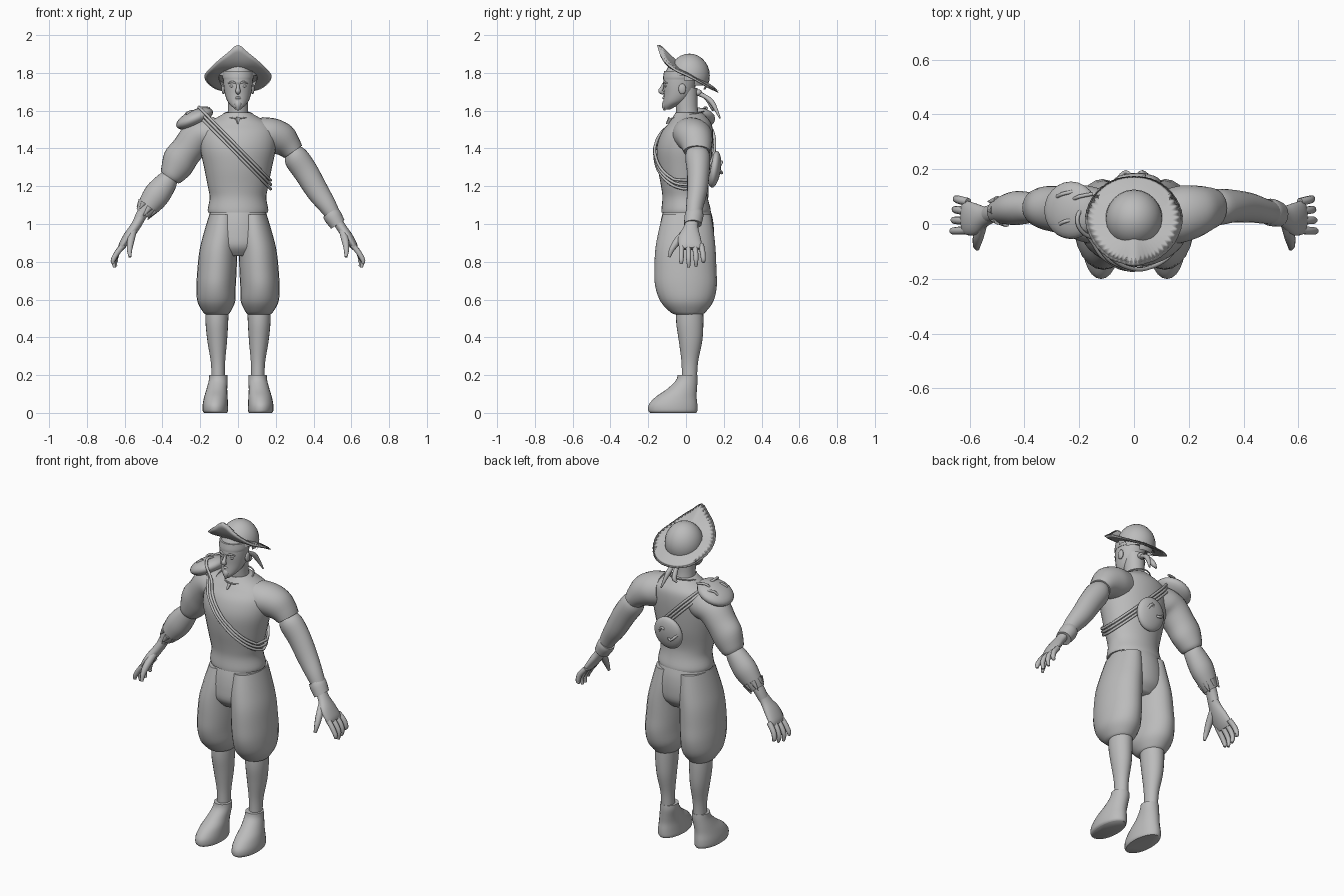
import bpy, bmesh, math
from mathutils import Vector, Matrix

cube = bpy.data.objects.get("Cube")
if cube:
    bpy.data.objects.remove(cube, do_unlink=True)

grey = bpy.data.materials.new("plain grey")
grey.use_nodes = True
grey.diffuse_color = (0.5, 0.5, 0.5, 1)
grey.node_tree.nodes["Principled BSDF"].inputs["Base Color"].default_value = (0.5, 0.5, 0.5, 1)


def finish(name, bm, angle=50):
    bmesh.ops.recalc_face_normals(bm, faces=bm.faces)
    mesh = bpy.data.meshes.new(name)
    bm.to_mesh(mesh)
    bm.free()
    mesh.materials.append(grey)
    ob = bpy.data.objects.new(name, mesh)
    bpy.context.collection.objects.link(ob)
    bpy.ops.object.select_all(action='DESELECT')
    ob.select_set(True)
    bpy.context.view_layer.objects.active = ob
    bpy.ops.object.shade_smooth_by_angle(angle=math.radians(angle))
    return ob


def spline(points, steps=4, closed=False):
    """Smooth curve through points of any dimension."""
    n, out = len(points), []
    pick = (lambda i: points[i % n]) if closed else (lambda i: points[min(max(i, 0), n - 1)])
    for i in range(n if closed else n - 1):
        a, b, c, d = (pick(i + k) for k in (-1, 0, 1, 2))
        for s in range(steps):
            t = s / steps
            out.append([q + t / 2 * (r - p + t * (2*p - 5*q + 4*r - w + t * (3*(q - r) + w - p)))
                        for p, q, r, w in zip(a, b, c, d)])
    return out if closed else out + [list(points[-1])]


def skin(bm, rings, cap=True):
    """Bridge rings of points with quads."""
    rows = [[bm.verts.new(p) for p in ring] for ring in rings]
    n = len(rows[0])
    for a, b in zip(rows, rows[1:]):
        for i in range(n):
            j = (i + 1) % n
            bm.faces.new((a[i], a[j], b[j], b[i]))
    if cap:
        bm.faces.new(rows[0])
        bm.faces.new(rows[-1])


def loft(name, rings, side=1, n=24):
    """Ellipse rings (x, y, z, width radius, depth radius, tilt in degrees)."""
    rows = []
    for x, y, z, rx, ry, tilt in spline([tuple(r) + (0,) * (6 - len(r)) for r in rings]):
        t = math.radians(tilt)
        row = []
        for k in range(n):
            a = math.tau * k / n
            u = rx * math.cos(a)
            row.append((side * (x + u * math.cos(t)), y + ry * math.sin(a), z + u * math.sin(t)))
        rows.append(row)
    bm = bmesh.new()
    skin(bm, rows)
    return finish(name, bm)


def tube(name, points, radii, side=1, closed=False, n=8):
    """Round cord or finger along a smooth path."""
    path = spline([tuple(p) + (r,) for p, r in zip(points, radii)], 4, closed)
    pts = [Vector((side * p[0], p[1], p[2])) for p in path]
    m, rows = len(pts), []
    for i, p in enumerate(pts):
        before = pts[(i - 1) % m] if closed else pts[max(i - 1, 0)]
        after = pts[(i + 1) % m] if closed else pts[min(i + 1, m - 1)]
        d = (after - before).normalized()
        u = d.cross(Vector((0.3, 0.9, 0.2))).normalized()
        v = d.cross(u)
        rows.append([p + path[i][3] * (u * math.cos(math.tau * k / n) + v * math.sin(math.tau * k / n))
                     for k in range(n)])
    if closed:
        rows.append(rows[0])
    bm = bmesh.new()
    skin(bm, rows, not closed)
    bmesh.ops.remove_doubles(bm, verts=bm.verts, dist=1e-5)
    return finish(name, bm)


def ball(name, centre, size, rot=0, axis='Y', keep=None):
    bm = bmesh.new()
    bmesh.ops.create_uvsphere(bm, u_segments=24, v_segments=14, radius=1)
    m = Matrix.Translation(centre) @ Matrix.Rotation(math.radians(rot), 4, axis)
    bm.transform(m @ Matrix.Diagonal(Vector(size).to_4d()))
    if keep:
        bmesh.ops.delete(bm, geom=[v for v in bm.verts if not keep(v.co)], context='VERTS')
    return finish(name, bm)


# Shirt body, neck and head
TORSO = [(0, 0, 1.06, .158, .13), (0, 0, 1.08, .16, .13), (0, -.005, 1.14, .15, .12),
         (0, -.01, 1.2, .16, .122), (0, -.01, 1.3, .18, .14), (0, -.008, 1.4, .2, .148),
         (0, .005, 1.48, .2, .138), (0, .02, 1.53, .175, .115), (0, .02, 1.565, .11, .09),
         (0, .015, 1.59, .065, .07)]
loft("shirt_body", TORSO, n=32)
loft("neck", [(0, .02, 1.54, .062, .065), (0, .005, 1.6, .054, .058), (0, 0, 1.72, .056, .06)])
loft("head", [(0, -.1, 1.605, .012, .014), (0, -.085, 1.625, .035, .036), (0, -.058, 1.65, .056, .062),
              (0, -.04, 1.69, .07, .078), (0, -.034, 1.74, .077, .086), (0, -.03, 1.79, .077, .084),
              (0, -.02, 1.84, .06, .07)])
loft("head_scarf", [(0, -.032, 1.765, .08, .089), (0, -.03, 1.78, .083, .091), (0, -.03, 1.81, .08, .086)])

# Face details
tube("nose", [(0, -.118, 1.745), (0, -.128, 1.72), (0, -.134, 1.703), (0, -.118, 1.692)], (.006, .01, .014, .008))
tube("mouth", [(-.024, -.106, 1.664), (0, -.119, 1.668), (.024, -.106, 1.664)], (.003, .007, .003))
tube("beard", [(0, -.1, 1.645), (0, -.112, 1.628), (0, -.115, 1.6)], (.022, .018, .004))
for s, word in ((1, "left"), (-1, "right")):
    ball(word + "_eye", (s * .031, -.107, 1.73), (.014, .008, .007))
    tube(word + "_brow", [(.012, -.118, 1.745), (.03, -.114, 1.752), (.052, -.1, 1.745)], (.004, .006, .003), s)
    ball(word + "_ear", (s * .077, -.02, 1.715), (.01, .02, .028))
    tube(word + "_scarf_tail", [(0, .04, 1.7), (s * .012, .1, 1.675), (s * .02, .14, 1.63 + s * .01),
                                (s * .04, .16 + s * .02, 1.58 - s * .02)], (.014, .012, .014, .004))
ball("scarf_knot", (0, .065, 1.695), (.025, .02, .018))

# Wide hat with a raised front peak
half = [(0, -.17, 2.0), (.06, -.157, 1.945), (.11, -.138, 1.9), (.17, -.08, 1.84), (.205, .005, 1.8),
        (.192, .08, 1.755), (.14, .15, 1.712), (.07, .187, 1.695), (0, .195, 1.69)]
outline = half + [(-x, y, z) for x, y, z in half[-2:0:-1]]
rim = [Vector(p) for p in spline(outline, 3, True)]
inner = []
for k in range(len(rim)):
    a = math.tau * k / len(rim)
    y = .015 - .115 * math.cos(a)
    inner.append(Vector((.105 * math.sin(a), y, 1.785 - .42 * (y - .015))))
middle = [p.lerp(q, .55) - Vector((0, 0, .012)) for p, q in zip(inner, rim)]
centre = sum(inner, Vector()) / len(inner)
bm = bmesh.new()
skin(bm, [[centre.lerp(p, .3) for p in inner], inner, middle, rim])
brim = finish("hat_brim", bm, 70)
solid = brim.modifiers.new("thickness", 'SOLIDIFY')
solid.thickness, solid.offset = .014, 0
sub = brim.modifiers.new("smooth", 'SUBSURF')
sub.levels = sub.render_levels = 1
ball("hat_crown", (0, .018, 1.785), (.104, .108, .117), keep=lambda p: p.z > 1.745 - .42 * p.y)

# Breeches, calves and shoes
loft("breeches_hips", [(0, 0, .83, .11, .1), (0, 0, .88, .165, .14), (0, .003, .95, .17, .145),
                       (0, .005, 1.02, .157, .138), (0, .005, 1.075, .147, .124)], n=32)
for s, word in ((1, "left"), (-1, "right")):
    loft(word + "_breeches_leg", [(.112, .015, .52, .058, .07), (.113, .01, .535, .073, .095),
         (.115, .005, .59, .1, .14), (.116, 0, .67, .104, .163), (.111, -.003, .76, .104, .164),
         (.104, -.003, .86, .1, .16), (.09, 0, .95, .092, .148), (.078, .005, 1.05, .074, .128)], s)
    loft(word + "_calf", [(.11, .02, .58, .062, .07), (.112, .02, .48, .06, .072), (.11, .024, .38, .052, .062),
                          (.106, .02, .27, .038, .044), (.105, .018, .18, .035, .04)], s)
    loft(word + "_shoe", [(.118, -.068, 0, .06, .122), (.12, -.07, .012, .067, .13), (.12, -.068, .045, .067, .128),
                          (.117, -.052, .085, .062, .108), (.112, -.022, .125, .055, .08),
                          (.105, .003, .17, .05, .058), (.104, .008, .2, .048, .052)], s)

# Arms: short sleeve on the left, torn puffed sleeve on the right
shoulder = [(.11, .025, 1.475, .092, .1, 80), (.17, .035, 1.468, .096, .105, 65), (.225, .045, 1.445, .092, .095, 50)]
loft("left_upper_sleeve", shoulder + [(.268, .055, 1.41, .07, .08, 38), (.292, .058, 1.382, .057, .07, 35)])
loft("left_lower_sleeve", [(.285, .06, 1.39, .045, .055, 35), (.308, .062, 1.35, .066, .066, 35),
     (.36, .065, 1.275, .066, .06, 36), (.42, .06, 1.175, .06, .054, 36), (.475, .047, 1.095, .048, .046, 35),
     (.515, .04, 1.03, .036, .038, 33)])
loft("left_cuff", [(.488, .044, 1.062, .044, .046, 33), (.502, .042, 1.04, .048, .05, 33),
                   (.528, .036, .998, .042, .046, 33)])
loft("right_upper_sleeve", shoulder + [(.275, .053, 1.385, .086, .086, 42), (.318, .058, 1.325, .09, .08, 40),
     (.35, .06, 1.265, .068, .068, 36), (.362, .06, 1.245, .055, .058, 34)], -1)
loft("right_lower_sleeve", [(.352, .06, 1.26, .04, .05, 34), (.378, .06, 1.222, .058, .056, 38),
     (.43, .058, 1.155, .07, .062, 40), (.475, .052, 1.095, .058, .052, 40), (.505, .045, 1.055, .04, .042, 38)], -1)
loft("right_forearm", [(.46, .05, 1.12, .036, .04, 36), (.51, .042, 1.05, .03, .034, 35),
                       (.535, .034, 1.0, .026, .032, 30)], -1)
for k in range(7):
    a = math.tau * k / 7
    u, v = .045 * math.cos(a), .045 * math.sin(a)
    long = .04 + .02 * (k % 2)
    tube("sleeve_tear", [(.475 + .8 * u, .05 + v, 1.095 + .6 * u),
                         (.475 + .8 * u + .6 * long, .047 + v, 1.095 + .6 * u - .8 * long)], (.018, .002), -1)

# Hands
for s, word in ((1, "left"), (-1, "right")):
    loft(word + "_palm", [(.515, .038, 1.035, .026, .032, 30), (.545, .026, .985, .026, .038, 30),
         (.58, .018, .935, .026, .058, 30), (.61, .022, .89, .021, .062, 30), (.622, .024, .868, .014, .055, 30)], s)
    for k, tip in enumerate((.79, .77, .775, .8)):
        y = -.022 + .034 * k
        tube(word + "_finger", [(.605, y, .89), (.638, y * 1.1, .85), (.661 - .004 * k, y * 1.15, .81),
                                (.662 - .008 * k, y * 1.15, tip)], (.015, .015, .013, .008), s)
    tube(word + "_thumb", [(.555, 0, .96), (.568, -.045, .91), (.574, -.075, .865), (.572, -.09, .825)],
         (.02, .02, .015, .008), s)

# Shoulder pad, back disc and the cords that tie them
ball("shoulder_pad", (-.23, .05, 1.558), (.105, .105, .045), -24)
ball("back_disc", (.01, .15, 1.29), (.09, .034, .098), -8, 'X')


def body_depth(z):
    for a, b in zip(TORSO, TORSO[1:]):
        if a[2] <= z <= b[2]:
            t = (z - a[2]) / (b[2] - a[2])
            return [p + t * (q - p) for p, q in zip(a, b)]
    return TORSO[-1]


for k in (-1, 0, 1):
    loop = []
    for i in range(32):
        a = math.tau * i / 32
        x = .19 * math.cos(a) - .017
        z = 1.385 - 1.02 * x + .023 * k
        _, cy, _, rx, ry = body_depth(z)
        depth = max((ry + .012) * math.sqrt(max(0, 1 - (x / (rx + .012)) ** 2)), .1 * abs(math.sin(a)))
        loop.append((x, cy + math.copysign(depth, math.sin(a)), z))
    tube("chest_cord", loop, [.0075] * 32, closed=True)
for x, y in ((-.26, .1), (-.2, .09), (-.25, 0)):
    z = 1.6 + .4 * (x + .22)
    tube("pad_tie", [(x - .02, y, z - .01), (x, y + .01, z + .008), (x + .05, y + .02, z + .005)], (.007,) * 3)
for x in (-.03, .03):
    tube("disc_tie", [(x - .03, .165, 1.3), (x, .19, 1.3 + x), (x + .03, .165, 1.28)], (.007,) * 3)

# Necklace and pendant
tube("necklace", [(.078 * math.sin(a), .01 - .085 * math.cos(a), 1.578 - .018 * math.cos(a))
                  for a in (math.tau * k / 16 for k in range(16))], [.004] * 16, closed=True)
tube("pendant", [(0, -.082, 1.56), (0, -.104, 1.53)], (.016, .003), n=4)
